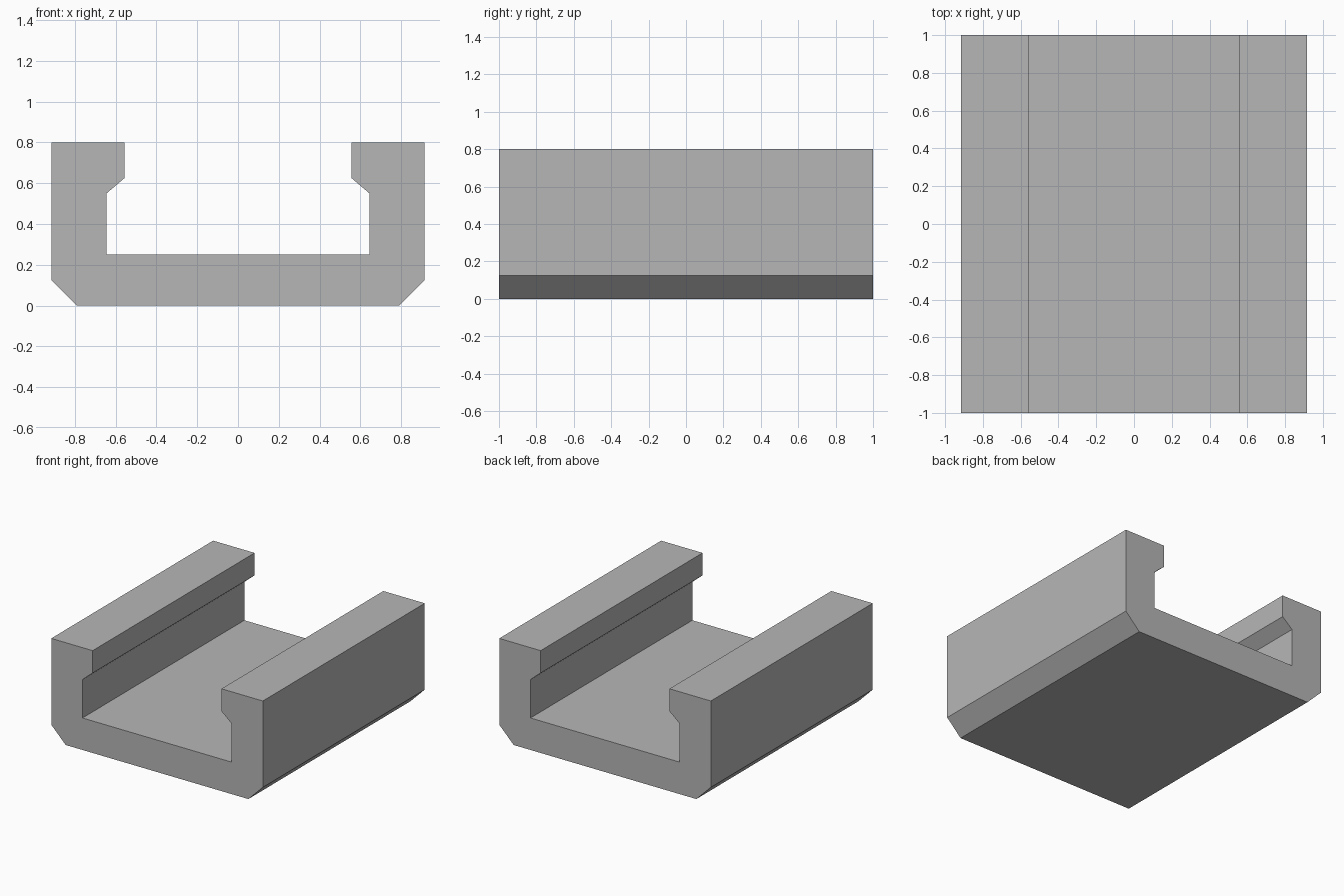
import bpy
import bmesh

cube = bpy.data.objects.get("Cube")
if cube:
    bpy.data.objects.remove(cube, do_unlink=True)

# Single grey material
grey = bpy.data.materials.new("plain grey")
grey.use_nodes = True
color = (0.47, 0.47, 0.47, 1.0)
grey.diffuse_color = color
grey.node_tree.nodes["Principled BSDF"].inputs["Base Color"].default_value = color

# Right half of the channel cross-section (x, z), from base centre round to floor centre
half = [(0.79, 0), (0.915, 0.125), (0.915, 0.8), (0.557, 0.8),
        (0.557, 0.625), (0.645, 0.55), (0.645, 0.25)]
profile = half + [(-x, z) for x, z in reversed(half)]

# Extrude the mirrored profile along the length
bm = bmesh.new()
end = bm.faces.new([bm.verts.new((x, -1, z)) for x, z in profile])
result = bmesh.ops.extrude_face_region(bm, geom=[end], use_keep_orig=True)
moved = [v for v in result["geom"] if isinstance(v, bmesh.types.BMVert)]
bmesh.ops.translate(bm, verts=moved, vec=(0, 2, 0))
bmesh.ops.recalc_face_normals(bm, faces=bm.faces)

mesh = bpy.data.meshes.new("channel_rail")
bm.to_mesh(mesh)
bm.free()
mesh.materials.append(grey)
rail = bpy.data.objects.new("channel_rail", mesh)
bpy.context.collection.objects.link(rail)
